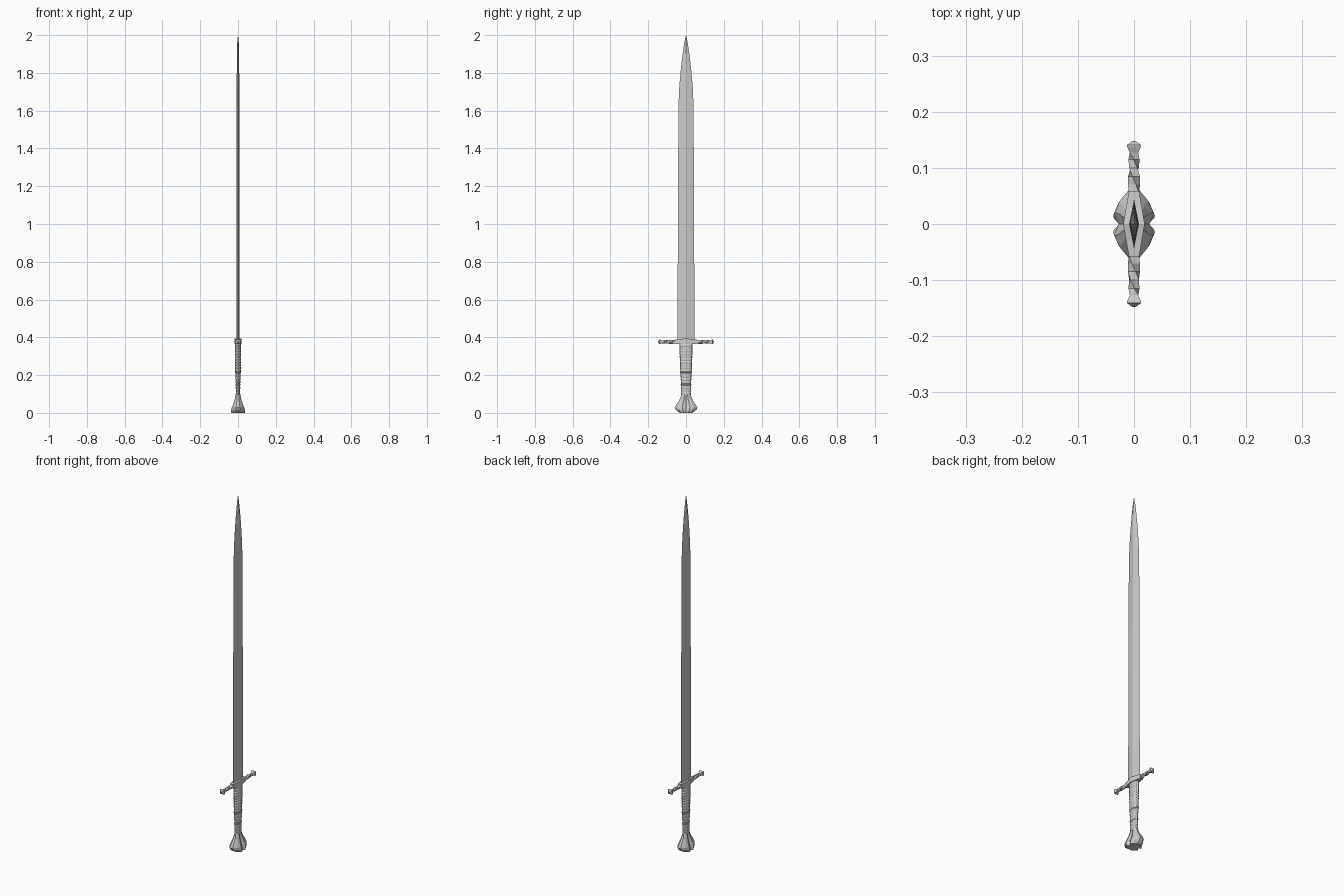
import bpy, bmesh, math
from mathutils import Vector

if "Cube" in bpy.data.objects:
    bpy.data.objects.remove(bpy.data.objects["Cube"])


def loft(name, rings, smooth=False):
    """Skin a list of equally long point rings and cap both ends."""
    bm = bmesh.new()
    loops = [[bm.verts.new(p) for p in ring] for ring in rings]
    n = len(loops[0])
    for a, b in zip(loops, loops[1:]):
        for i in range(n):
            j = (i + 1) % n
            bm.faces.new((a[i], a[j], b[j], b[i]))
    bm.faces.new(loops[0][::-1])
    bm.faces.new(loops[-1])
    bmesh.ops.remove_doubles(bm, verts=bm.verts, dist=1e-5)
    bmesh.ops.recalc_face_normals(bm, faces=bm.faces)
    me = bpy.data.meshes.new(name)
    bm.to_mesh(me)
    bm.free()
    ob = bpy.data.objects.new(name, me)
    bpy.context.collection.objects.link(ob)
    for f in me.polygons:
        f.use_smooth = smooth
    return ob


def oval(rx, ry, z, n=12):
    return [(rx * math.cos(math.tau * i / n), ry * math.sin(math.tau * i / n), z)
            for i in range(n)]


def lerp(profile, z):
    """Interpolate (z, a, b) rows at height z."""
    for (z0, a0, b0), (z1, a1, b1) in zip(profile, profile[1:]):
        if z <= z1 + 1e-6:
            t = (z - z0) / (z1 - z0)
            return a0 + (a1 - a0) * t, b0 + (b1 - b0) * t


# Blade: diamond section; height, half thickness, half width
blade = [(0.375, .009, .045), (1.0, .0085, .043), (1.62, .0075, .040), (1.72, .007, .036),
         (1.82, .0065, .0275), (1.9, .006, .018), (1.96, .004, .009), (2.0, .0004, .0006)]
loft("blade", [oval(x, y, z, 4) for z, x, y in blade])

# Grip: oval core with raised wrap bands
grip = [(0.095, .010, .024), (0.16, .011, .026), (0.22, .0135, .029), (0.38, .0145, .035)]
rings = []
bands = 19
for i in range(bands):
    z0 = 0.095 + 0.285 * i / bands
    for f, grow in ((0, 0), (.3, .0014), (.7, .0014)):
        z = z0 + f * 0.285 / bands
        rx, ry = lerp(grip, z)
        rings.append(oval(rx + grow, ry + grow, z))
rings.append(oval(.0145, .035, 0.38))
loft("grip", rings)

# Two thicker cords around the grip, and a collar above the pommel
for name, z, h, grow in (("upper_cord", .215, .010, .003), ("lower_cord", .150, .010, .003),
                         ("pommel_collar", .096, .012, .002)):
    rx, ry = lerp(grip, z)
    loft(name, [oval(rx, ry, z - h / 2), oval(rx + grow, ry + grow, z - h / 4),
                oval(rx + grow, ry + grow, z + h / 4), oval(rx, ry, z + h / 2)])


# Pommel: fishtail with a groove down each broad face
def lobed(z, x, y, groove):
    half = [(groove, 0), (x, .34 * y), (.78 * x, .68 * y), (.3 * x, y)]
    quarter = half[1:]
    pts = half + [(-a, b) for a, b in quarter[::-1]] + [(-groove, 0)]
    pts += [(-a, -b) for a, b in quarter] + [(a, -b) for a, b in quarter[::-1]]
    return [(a, b, z) for a, b in pts]


loft("pommel", [lobed(0, .037, .034, .026), lobed(.016, .036, .054, .027),
                lobed(.028, .033, .060, .025), lobed(.044, .026, .052, .019),
                lobed(.07, .018, .034, .012), lobed(.098, .012, .024, .009)])

# Crossguard: twisted square bars ending in flared, pointed knobs
arm = [(.055, .0125, 0), (.07, .0115, 25), (.085, .011, 60), (.1, .0105, 100),
       (.115, .010, 140), (.127, .0105, 180), (.138, .0175, 180),
       (.141, .0175, 180), (.148, .004, 180)]


def square(y, r, deg, side):
    pts = []
    for k in range(4):
        a = math.radians(45 + 90 * k + side * deg)
        pts.append((r * math.cos(a), side * y, .376 + r * math.sin(a)))
    return pts


for side, name in ((-1, "left"), (1, "right")):
    loft(name + "_guard_arm", [square(y, r, d, side) for y, r, d in arm])

# Guard block: widest at the blade, narrowing to both arms
block = [(-.058, .009, .009), (-.03, .014, .011), (0, .019, .016),
         (.03, .014, .011), (.058, .009, .009)]
loft("guard_block", [[(x, y, .379 + h), (-x, y, .379 + h), (-x, y, .376 - .011), (x, y, .376 - .011)]
                     for y, x, h in block])
